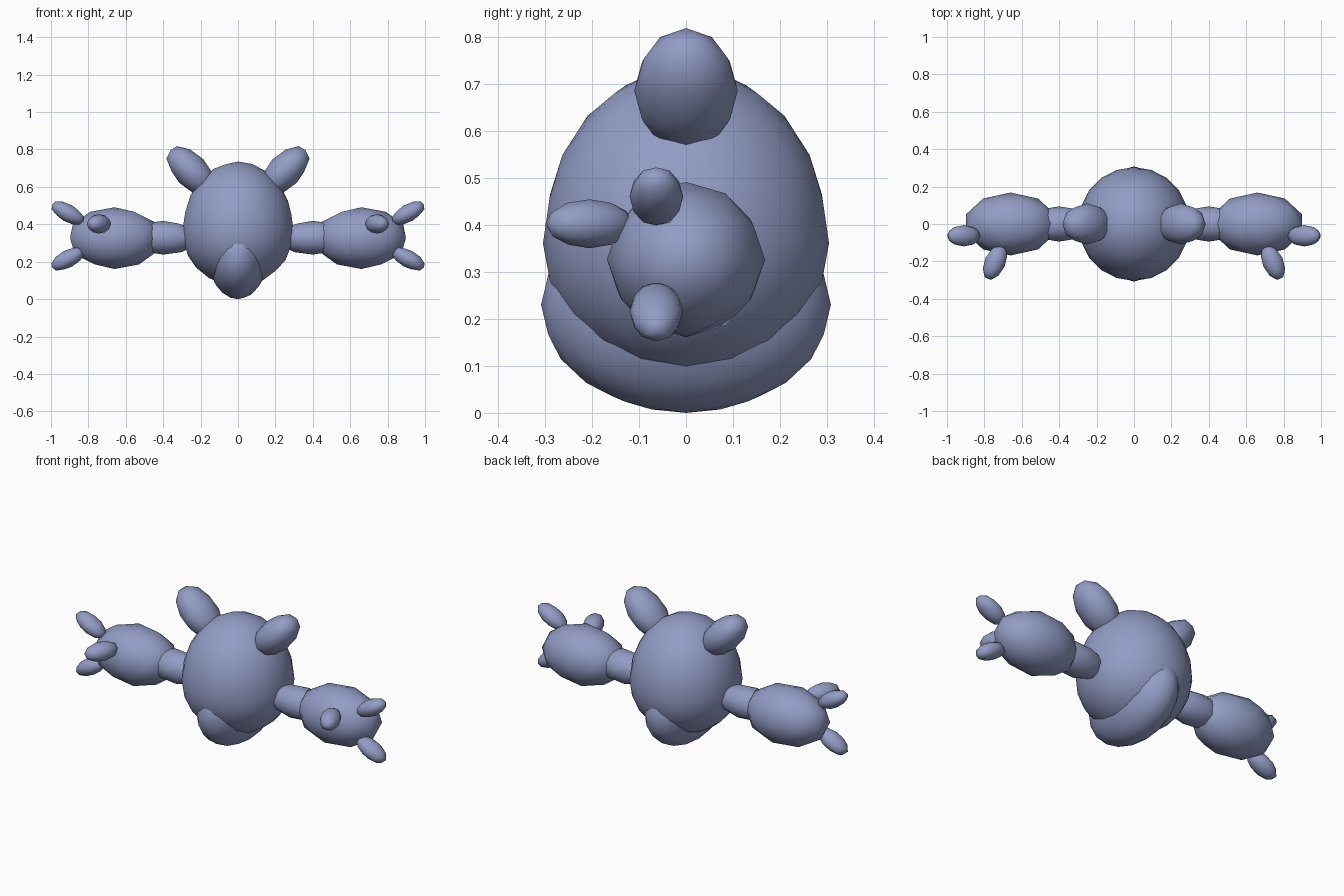
import bpy
import bmesh
from math import radians
from mathutils import Euler, Matrix, Vector

cube = bpy.data.objects.get("Cube")
if cube:
    bpy.data.objects.remove(cube, do_unlink=True)

# One flat colour for the whole creature
COLOUR = (0.29, 0.335, 0.56, 1.0)
skin = bpy.data.materials.new("periwinkle blue")
skin.use_nodes = True
skin.diffuse_color = COLOUR
skin.node_tree.nodes["Principled BSDF"].inputs["Base Color"].default_value = COLOUR


def ellipsoid(name, centre, radii, pitch=0, yaw=0, detail=2, side=1, lower=None):
    """Smooth low-poly ellipsoid, long axis on x; side -1 mirrors it in x."""
    bm = bmesh.new()
    bmesh.ops.create_icosphere(bm, subdivisions=detail, radius=1)
    turn = Euler((0, radians(-pitch), radians(yaw))).to_matrix()
    for v in bm.verts:
        height = lower if lower and v.co.z < 0 else radii[2]
        local = Vector((v.co.x * radii[0], v.co.y * radii[1], v.co.z * height))
        v.co = turn @ local + Vector(centre)
    if side < 0:
        bmesh.ops.transform(bm, matrix=Matrix.Scale(-1, 4, (1, 0, 0)), verts=bm.verts)
        bmesh.ops.reverse_faces(bm, faces=bm.faces)
    for f in bm.faces:
        f.smooth = True
    mesh = bpy.data.meshes.new(name)
    bm.to_mesh(mesh)
    bm.free()
    mesh.materials.append(skin)
    obj = bpy.data.objects.new(name, mesh)
    bpy.context.collection.objects.link(obj)
    return obj


# Egg-shaped body and the keel under it
ellipsoid("body", (0, 0, 0.36), (0.298, 0.304, 0.375), detail=3, lower=0.29)
ellipsoid("belly_keel", (0, 0, 0.23), (0.16, 0.308, 0.23), detail=3)

# Ears, arms and claws on both sides
for side, label in ((1, "left"), (-1, "right")):
    ellipsoid(label + "_ear", (0.25, 0, 0.685), (0.165, 0.11, 0.09), pitch=45, side=side)
    ellipsoid(label + "_arm", (0.40, 0, 0.328), (0.19, 0.094, 0.09), side=side)
    ellipsoid(label + "_hand", (0.66, 0, 0.326), (0.25, 0.168, 0.165), detail=2, side=side)
    ellipsoid(label + "_upper_claw", (0.91, -0.063, 0.46), (0.1, 0.057, 0.047),
              pitch=29, side=side)
    ellipsoid(label + "_lower_claw", (0.91, -0.063, 0.215), (0.1, 0.057, 0.047),
              pitch=-29, side=side)
    ellipsoid(label + "_front_claw", (0.743, -0.205, 0.402), (0.1, 0.056, 0.052),
              yaw=-66, side=side)
